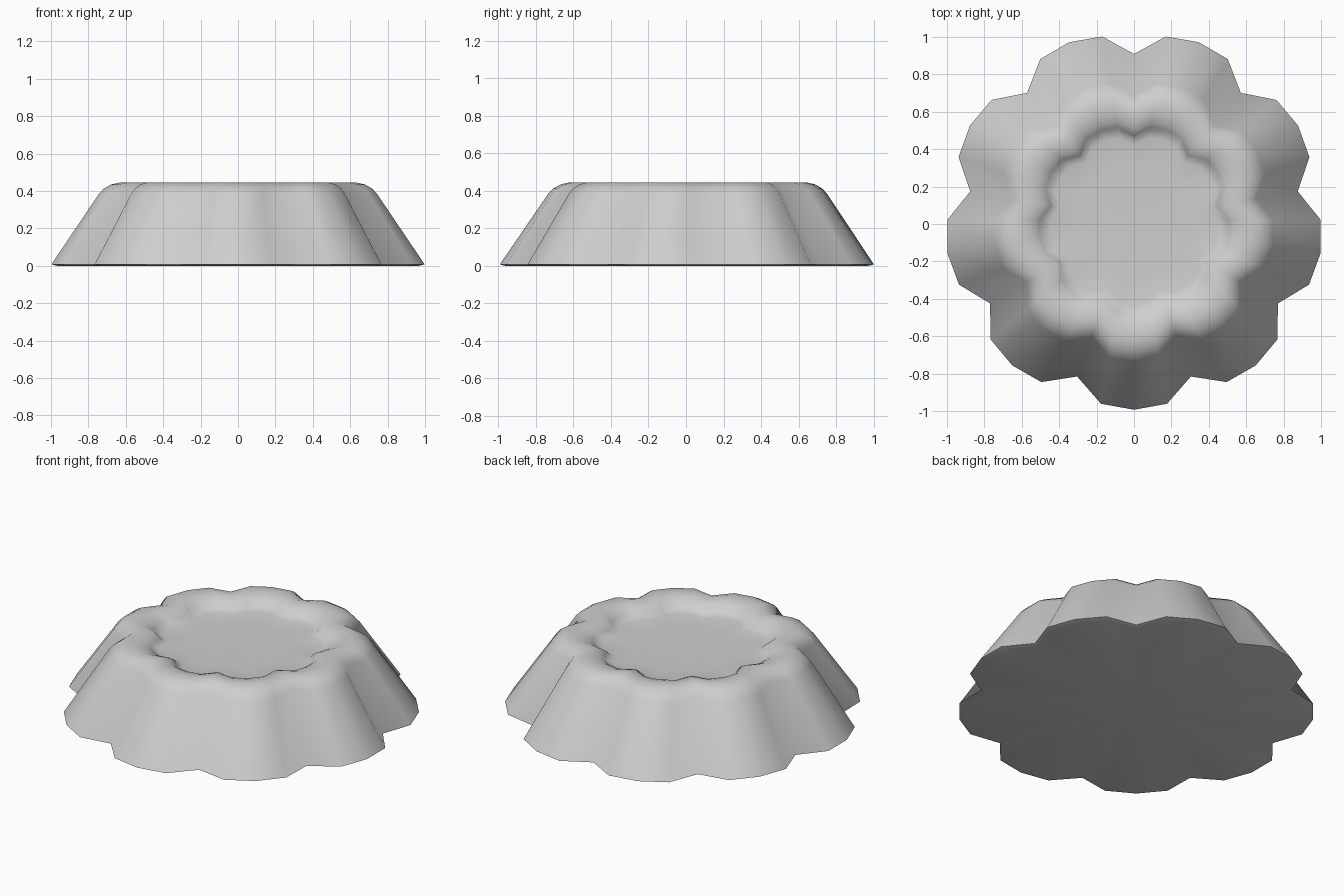
import bpy, bmesh, math

if "Cube" in bpy.data.objects:
    bpy.data.objects.remove(bpy.data.objects["Cube"])

LOBES = 9
Y_SHIFT = 0.02

# Outline: per lobe a notch, a shoulder, the tip, and a shoulder (angle offset, radius)
LOBE = [(-20, 0.889), (-10.2, 0.997), (0, 1.013), (10.2, 0.997)]
outline = []
for i in range(LOBES):
    mid = -90 + i * 360 / LOBES
    for off, r in LOBE:
        a = math.radians(mid + off)
        outline.append((r * math.cos(a), r * math.sin(a)))

# Profile (scale, height): foot, sloped wall, broad rounded rim, shallow dish
PROFILE = [(0.97, 0.0), (1.0, 0.008), (0.745, 0.385), (0.72, 0.412),
           (0.68, 0.435), (0.63, 0.446), (0.575, 0.441), (0.535, 0.429),
           (0.507, 0.412), (0.488, 0.394), (0.45, 0.386), (0.32, 0.382)]

bm = bmesh.new()
rings = [[bm.verts.new((x * s, y * s + Y_SHIFT, z)) for x, y in outline]
         for s, z in PROFILE]
n = len(outline)
for lo, hi in zip(rings, rings[1:]):
    for i in range(n):
        j = (i + 1) % n
        bm.faces.new((lo[i], lo[j], hi[j], hi[i]))

# Dish floor and underside
for ring, z in ((rings[-1], 0.38), (rings[0], 0.0)):
    centre = bm.verts.new((0, Y_SHIFT, z))
    for i in range(n):
        bm.faces.new((ring[i], ring[(i + 1) % n], centre))
bmesh.ops.recalc_face_normals(bm, faces=bm.faces)

mesh = bpy.data.meshes.new("scalloped_dish")
bm.to_mesh(mesh)
bm.free()
dish = bpy.data.objects.new("scalloped_dish", mesh)
bpy.context.collection.objects.link(dish)

grey = bpy.data.materials.new("mid grey")
grey.diffuse_color = (0.62, 0.62, 0.62, 1)
grey.use_nodes = True
grey.node_tree.nodes["Principled BSDF"].inputs["Base Color"].default_value = grey.diffuse_color
mesh.materials.append(grey)

# Smooth body with a crisp base edge
bpy.context.view_layer.objects.active = dish
dish.select_set(True)
bpy.ops.object.shade_smooth_by_angle(angle=math.radians(75))
